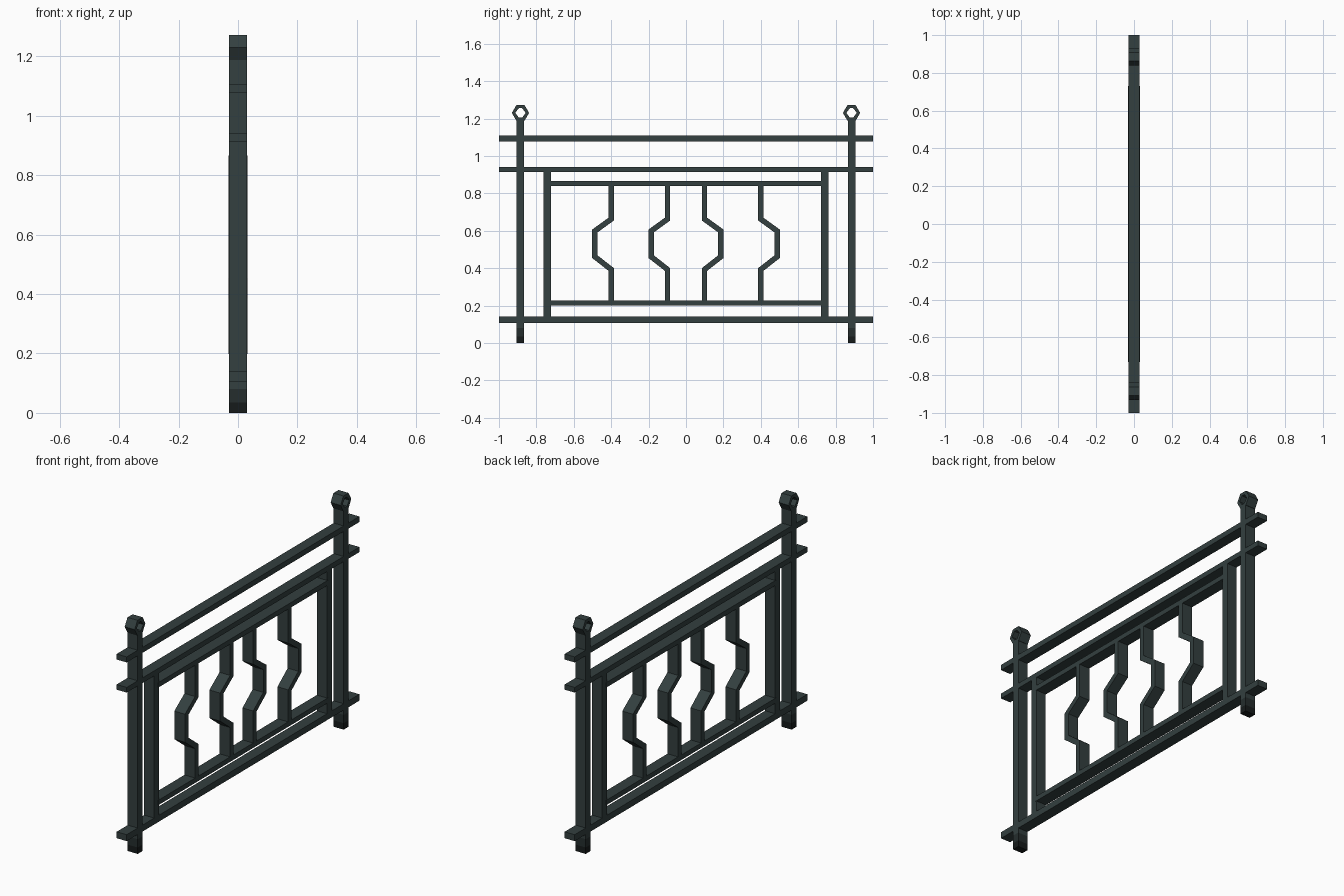
import bpy, bmesh, math
from mathutils import Vector

if "Cube" in bpy.data.objects:
    bpy.data.objects.remove(bpy.data.objects["Cube"])


def make_mat(name, col):
    m = bpy.data.materials.new(name)
    m.diffuse_color = (*col, 1)
    m.use_nodes = True
    m.node_tree.nodes["Principled BSDF"].inputs["Base Color"].default_value = m.diffuse_color
    return m


IRON = make_mat("dark green iron", (0.033, 0.050, 0.050))
SHADE = make_mat("dim iron", (0.018, 0.026, 0.026))
FOOT = make_mat("blackened iron foot", (0.008, 0.011, 0.011))


def finish(bm, name, mats=(IRON,)):
    bmesh.ops.recalc_face_normals(bm, faces=bm.faces)
    me = bpy.data.meshes.new(name)
    bm.to_mesh(me)
    bm.free()
    for m in mats:
        me.materials.append(m)
    ob = bpy.data.objects.new(name, me)
    bpy.context.collection.objects.link(ob)
    return ob


def strip(name, left, right, hx, closed=False):
    """Flat bar between two (y, z) outlines, hx deep on each side of x = 0."""
    bm = bmesh.new()
    rows = [[bm.verts.new((x, *p)) for x, p in ((-hx, a), (hx, a), (hx, b), (-hx, b))]
            for a, b in zip(left, right)]
    n = len(rows)
    for i in range(n if closed else n - 1):
        r, s = rows[i], rows[(i + 1) % n]
        for k in range(4):
            bm.faces.new((r[k], r[(k + 1) % 4], s[(k + 1) % 4], s[k]))
    if not closed:
        bm.faces.new(rows[0])
        bm.faces.new(rows[-1])
    return finish(bm, name)


def box(name, y0, y1, z0, z1, hx):
    return strip(name, [(y0, z0), (y0, z1)], [(y1, z0), (y1, z1)], hx)


def bent_bar(name, pts, w, hx):
    """Mitred bar along a (y, z) path."""
    pts = [Vector(p) for p in pts]
    left, right = [], []
    for i, p in enumerate(pts):
        d0 = (p - pts[i - 1]).normalized() if i else None
        d1 = (pts[i + 1] - p).normalized() if i < len(pts) - 1 else None
        d0, d1 = d0 or d1, d1 or d0
        n0 = Vector((-d0.y, d0.x))
        n1 = Vector((-d1.y, d1.x))
        m = (n0 + n1).normalized()
        m = m * (w / 2 / m.dot(n0))
        left.append(p + m)
        right.append(p - m)
    return strip(name, left, right, hx)


# long horizontal rails
for name, z0, z1 in (("bottom_rail", 0.106, 0.141), ("middle_rail", 0.914, 0.942),
                     ("top_rail", 1.078, 1.108)):
    box(name, -1, 1, z0, z1, 0.03)

# inner panel rails
box("panel_lower_rail", -0.73, 0.73, 0.199, 0.226, 0.032)
box("panel_upper_rail", -0.73, 0.73, 0.839, 0.866, 0.032)

for s, side in ((-1, "left"), (1, "right")):
    # post with darkened foot
    post = box(side + "_post", s * 0.885 - 0.02, s * 0.885 + 0.02, 0, 1.195, 0.03)
    bm = bmesh.new()
    bm.from_mesh(post.data)
    for z in (0.035, 0.08):
        bmesh.ops.bisect_plane(bm, geom=bm.verts[:] + bm.edges[:] + bm.faces[:],
                               plane_co=(0, 0, z), plane_no=(0, 0, 1))
    for f in bm.faces:
        h = f.calc_center_median().z
        f.material_index = 2 if h < 0.035 else 1 if h < 0.08 else 0
    bm.to_mesh(post.data)
    bm.free()
    post.data.materials.append(SHADE)
    post.data.materials.append(FOOT)

    # hexagonal ring finial
    outer, inner = [], []
    for k in range(6):
        a = k * math.pi / 3
        c, q = math.cos(a), math.sin(a)
        outer.append((s * 0.885 + (0.046 if k % 3 == 0 else 0.044) * c, 1.23 + 0.048 * q))
        inner.append((s * 0.885 + (0.028 if k % 3 == 0 else 0.018) * c, 1.23 + 0.029 * q))
    strip(side + "_ring_finial", outer, inner, 0.03, closed=True)

    # panel upright
    box(side + "_panel_upright", s * 0.743 - 0.02, s * 0.743 + 0.02, 0.135, 0.92, 0.03)

    # cranked balusters
    for label, y, b in (("inner", 0.099, 0.186), ("outer", 0.4, 0.487)):
        path = [(y, 0.21), (y, 0.393), (b, 0.461), (b, 0.599), (y, 0.662), (y, 0.85)]
        bent_bar(f"{side}_{label}_baluster", [(s * u, v) for u, v in path], 0.029, 0.032)
